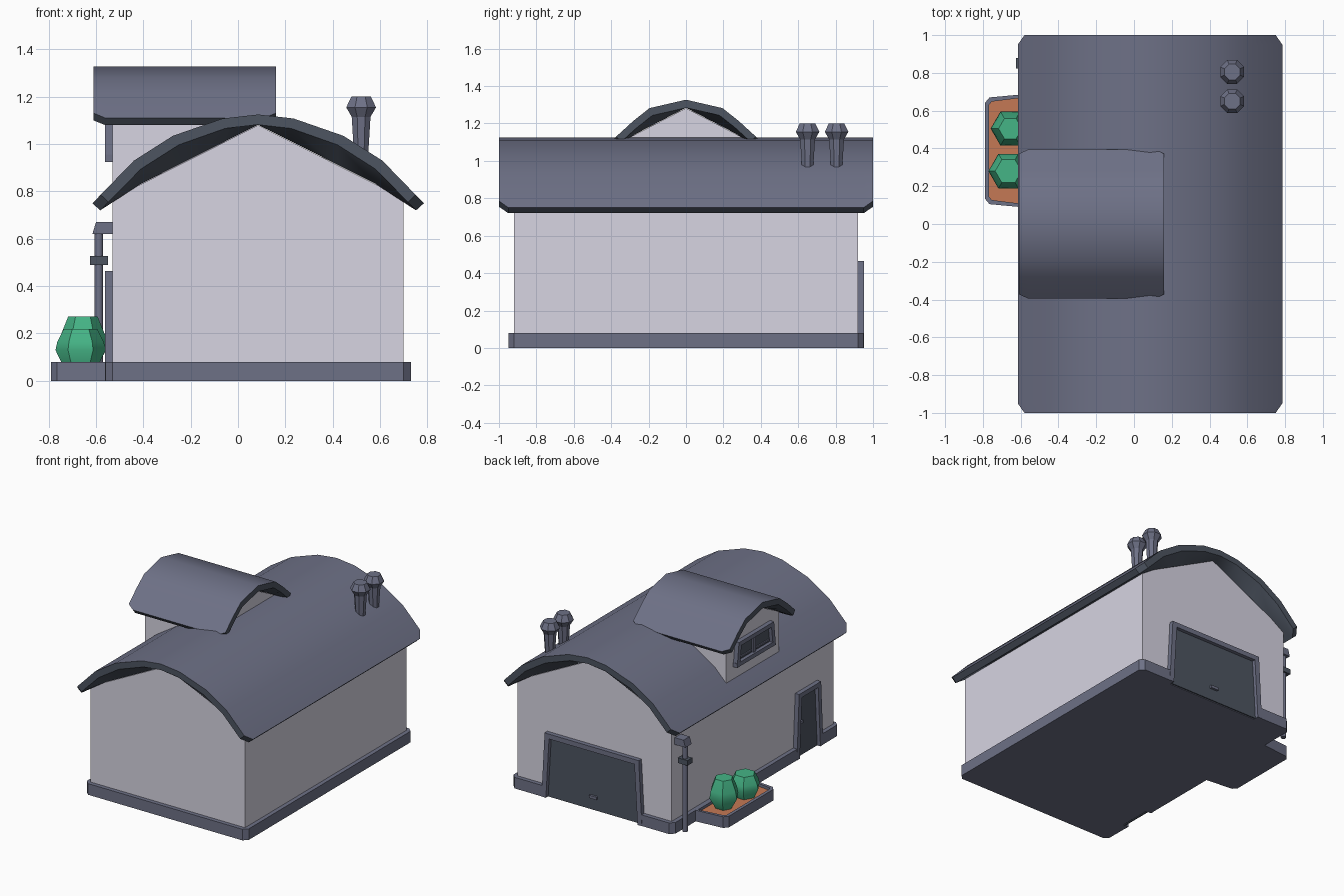
import bpy, bmesh, math

if "Cube" in bpy.data.objects:
    bpy.data.objects.remove(bpy.data.objects["Cube"])

CX = 0.085  # ridge position of the house


def material(name, rgb):
    m = bpy.data.materials.new(name)
    m.diffuse_color = (*rgb, 1)
    m.use_nodes = True
    m.node_tree.nodes["Principled BSDF"].inputs["Base Color"].default_value = m.diffuse_color
    return m


WALL = material("pale_wall", (0.68, 0.66, 0.76))
SLATE = material("slate", (0.155, 0.165, 0.24))
DARK = material("dark_slate", (0.075, 0.09, 0.12))
GREEN = material("leaf_green", (0.06, 0.46, 0.24))
SOIL = material("terracotta_soil", (0.56, 0.19, 0.09))


def finish(name, bm, mats, smooth=None):
    bmesh.ops.recalc_face_normals(bm, faces=bm.faces[:])
    me = bpy.data.meshes.new(name)
    bm.to_mesh(me)
    bm.free()
    for m in mats:
        me.materials.append(m)
    ob = bpy.data.objects.new(name, me)
    bpy.context.collection.objects.link(ob)
    if smooth:
        bpy.ops.object.select_all(action='DESELECT')
        ob.select_set(True)
        bpy.context.view_layer.objects.active = ob
        bpy.ops.object.shade_smooth_by_angle(angle=math.radians(smooth))
    return ob


# Placement of flat outlines: (u, v) in the plane, d along the depth
def ground(u, v, d): return (u, v, d)
def along_y(u, v, d): return (u, d, v)
def along_x(u, v, d): return (d, u, v)
def on_back(u, v, d): return (u, 0.92 + d, v)
def on_left(u, v, d): return (-0.53 - d, u, v)


def prism(name, pts, place, d0, d1, mat):
    bm = bmesh.new()
    a = [bm.verts.new(place(u, v, d0)) for u, v in pts]
    b = [bm.verts.new(place(u, v, d1)) for u, v in pts]
    bm.faces.new(a)
    bm.faces.new(b)
    for i in range(len(a)):
        j = (i + 1) % len(a)
        bm.faces.new((a[i], a[j], b[j], b[i]))
    return finish(name, bm, [mat])


def rect(u0, u1, v0, v1):
    return [(u0, v0), (u1, v0), (u1, v1), (u0, v1)]


def lathe(name, profile, x, y, sides, mat, turn=0.0, smooth=None):
    bm = bmesh.new()
    rings = [[bm.verts.new((x + r * math.cos(turn + math.tau * k / sides),
                            y + r * math.sin(turn + math.tau * k / sides), z))
              for k in range(sides)] for r, z in profile]
    for p, q in zip(rings, rings[1:]):
        for k in range(sides):
            n = (k + 1) % sides
            bm.faces.new((p[k], p[n], q[n], q[k]))
    bm.faces.new(rings[0])
    bm.faces.new(rings[-1])
    return finish(name, bm, [mat], smooth)


def roof(name, outer, inner, slope, length, place):
    """Bowed slab: curved top, curved rim, straight soffit at the walls."""
    def both(half):
        return [(-u, z) for u, z in half[:0:-1]] + half

    def pulled(half):  # end ring with the eave corner cut back
        (a, az), (b, bz) = half[-2:]
        return half[:-1] + [(b + (a - b) * 0.2, bz + (az - bz) * 0.2)]

    flat = [(u, inner[0][1] - slope * u) for u, z in inner[:-1]] + [inner[-1]]
    bm = bmesh.new()
    tops, lows = [], []
    for v, end in ((-length, 1), (-length + 0.05, 0), (length - 0.05, 0), (length, 1)):
        top = both(pulled(outer) if end else outer)
        low = both(pulled(inner) if end else flat)
        soffit = v if end else math.copysign(length - 0.08, v)
        last = len(low) - 1
        tops.append([bm.verts.new(place(u, z, v)) for u, z in top])
        lows.append([bm.verts.new(place(u, z, v if i in (0, last) else soffit))
                     for i, (u, z) in enumerate(low)])
    n = len(tops[0])
    for r in range(3):
        for i in range(n - 1):
            bm.faces.new((tops[r][i], tops[r][i + 1], tops[r + 1][i + 1], tops[r + 1][i]))
            f = bm.faces.new((lows[r][i], lows[r][i + 1], lows[r + 1][i + 1], lows[r + 1][i]))
            f.material_index = 1
        for i in (0, n - 1):
            f = bm.faces.new((tops[r][i], lows[r][i], lows[r + 1][i], tops[r + 1][i]))
            f.material_index = 1
    for r in (0, 3):
        for i in range(n - 1):
            f = bm.faces.new((tops[r][i], tops[r][i + 1], lows[r][i + 1], lows[r][i]))
            f.material_index = 1
    return finish(name, bm, [SLATE, DARK], 35)


def arch(name, place, c, hb, ht, z0, z1, t):
    """Tapered three-sided trim with a dark panel inside."""
    prism(name + "_trim", [(c - hb, z0), (c - ht, z1), (c + ht, z1), (c + hb, z0),
                           (c + hb - t, z0), (c + ht - t, z1 - t),
                           (c - ht + t, z1 - t), (c - hb + t, z0)],
          place, -0.005, 0.032, SLATE)
    prism(name + "_panel", [(c - hb + t / 2, z0), (c - ht + t / 2, z1 - t / 2),
                            (c + ht - t / 2, z1 - t / 2), (c + hb - t / 2, z0)],
          place, -0.003, 0.006, DARK)


# Base slab with notches at both doors
prism("base", [(-.53, -.95), (.70, -.95), (.73, -.92), (.73, .92), (.70, .95),
               (.45, .95), (.45, .91), (-.28, .91), (-.28, .95), (-.53, .95),
               (-.56, .92), (-.56, -.49), (-.52, -.49), (-.52, -.73),
               (-.56, -.73), (-.56, -.92)], ground, 0, 0.08, SLATE)

# House and dormer walls
prism("house_walls", [(-.53, .01), (.70, .01), (.70, .77), (CX, 1.08), (-.53, .77)],
      along_y, -0.92, 0.92, WALL)
prism("dormer_walls", [(-.3, .78), (.3, .78), (.3, 1.126), (0, 1.282), (-.3, 1.126)],
      along_x, -0.53, 0.08, WALL)

# Roofs
roof("main_roof",
     [(0, 1.125), (.15, 1.108), (.36, 1.035), (.525, .93), (.70, .75)],
     [(0, 1.082), (.14, 1.066), (.335, .997), (.495, .895), (.667, .72)],
     0.504, 1.0, lambda u, z, v: (CX + u, v, z))
roof("dormer_roof",
     [(0, 1.327), (.195, 1.282), (.28, 1.215), (.395, 1.11)],
     [(0, 1.284), (.18, 1.243), (.26, 1.18), (.37, 1.08)],
     0.52, 0.385, lambda u, z, v: (-0.225 + v, u, z))

# Garage door at the back, small door on the left side
arch("garage_door", on_back, CX, 0.40, 0.375, 0, 0.465, 0.035)
prism("garage_handle", rect(CX - .03, CX + .03, .085, .105), on_back, 0, 0.022, SLATE)
arch("side_door", on_left, -0.61, 0.15, 0.125, 0, 0.465, 0.033)
prism("side_door_handle", rect(-.55, -.515, .235, .255), on_left, 0, 0.022, SLATE)

# Dormer window
arch("dormer_window", on_left, 0, 0.22, 0.20, 0.925, 1.10, 0.03)
prism("window_sill", rect(-.22, .22, .925, .955), on_left, -0.004, 0.031, SLATE)
prism("window_mullion", rect(-.012, .012, .95, 1.08), on_left, 0, 0.018, SLATE)
for s in (-1, 1):
    prism("window_sash", rect(s * .1 - .075, s * .1 + .075, .968, .98), on_left, 0, 0.014, SLATE)

# Chimney pots
for y in (0.65, 0.805):
    lathe("chimney_pot", [(.03, .88), (.032, .95), (.043, 1.115), (.068, 1.155), (.045, 1.2)],
          0.52, y, 8, SLATE, math.pi / 8)

# Downpipe with hopper and clamp
lathe("downpipe", [(.019, .0), (.019, .63)], -0.588, 0.85, 8, SLATE, math.pi / 8, 50)
prism("pipe_hopper", [(-.615, .62), (-.525, .62), (-.525, .67), (-.60, .67)],
      along_y, 0.815, 0.885, SLATE)
prism("pipe_clamp", rect(-.626, -.55, .49, .527), along_y, 0.822, 0.878, DARK)

# Planter with sunken soil
bm = bmesh.new()
f = bm.faces.new([bm.verts.new((x, y, 0)) for x, y in
                  [(-.55, .085), (-.765, .105), (-.79, .135), (-.79, .64),
                   (-.765, .67), (-.55, .69)]])
ext = bmesh.ops.extrude_face_region(bm, geom=[f])["geom"]
for v in (g for g in ext if isinstance(g, bmesh.types.BMVert)):
    v.co.z = 0.08
top = next(g for g in ext if isinstance(g, bmesh.types.BMFace))
bmesh.ops.recalc_face_normals(bm, faces=bm.faces[:])
bmesh.ops.inset_region(bm, faces=[top], thickness=0.025)
low = bmesh.ops.extrude_face_region(bm, geom=[top])["geom"]
for v in (g for g in low if isinstance(g, bmesh.types.BMVert)):
    v.co.z = 0.06
next(g for g in low if isinstance(g, bmesh.types.BMFace)).material_index = 1
if top.is_valid:
    bm.faces.remove(top)
finish("planter", bm, [SLATE, SOIL])

# Shrubs
lathe("round_shrub", [(.07, .055), (.106, .13), (.098, .165), (.07, .22)],
      -0.665, 0.28, 6, GREEN, 0, 50)
lathe("tall_shrub", [(.055, .055), (.104, .14), (.095, .19), (.062, .272)],
      -0.655, 0.505, 6, GREEN, 0, 50)
